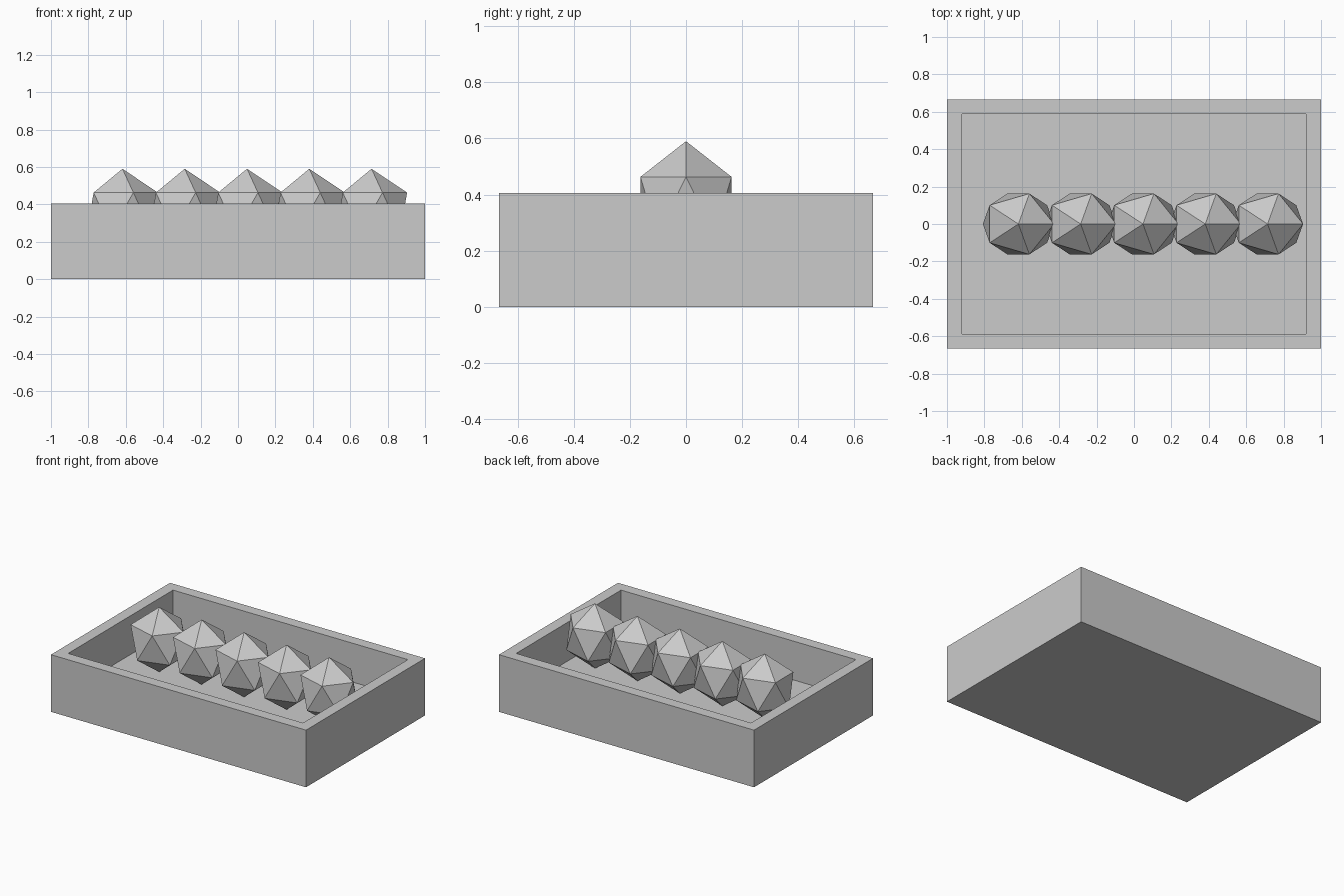
import bpy, bmesh

if "Cube" in bpy.data.objects:
    bpy.data.objects.remove(bpy.data.objects["Cube"])

W, D, H = 2.0, 1.333, 0.405      # outer tray size
WALL, FLOOR = 0.112, 0.13        # wall and floor thickness


def add_object(name, bm):
    mesh = bpy.data.meshes.new(name)
    bm.to_mesh(mesh)
    bm.free()
    obj = bpy.data.objects.new(name, mesh)
    bpy.context.collection.objects.link(obj)
    return obj


# Open tray: a box whose top face is inset and pushed down
bm = bmesh.new()
bmesh.ops.create_cube(bm, size=1)
bmesh.ops.scale(bm, vec=(W, D, H), verts=bm.verts)
bmesh.ops.translate(bm, vec=(0, 0, H / 2), verts=bm.verts)
top = max(bm.faces, key=lambda f: f.calc_center_median().z)
bmesh.ops.inset_region(bm, faces=[top], thickness=WALL)
pit = bmesh.ops.extrude_discrete_faces(bm, faces=[top])["faces"][0]
for v in pit.verts:
    v.co.z = FLOOR
add_object("tray", bm)

# Row of five faceted eggs resting on the tray floor
RADII = (0.2125, 0.191, 0.23)
for i in range(5):
    bm = bmesh.new()
    bmesh.ops.create_icosphere(bm, subdivisions=1, radius=1)
    bmesh.ops.scale(bm, vec=RADII, verts=bm.verts)
    egg = add_object(f"egg_{i + 1}", bm)
    egg.location = (0.048 + (i - 2) * 0.333, 0, FLOOR + RADII[2])
